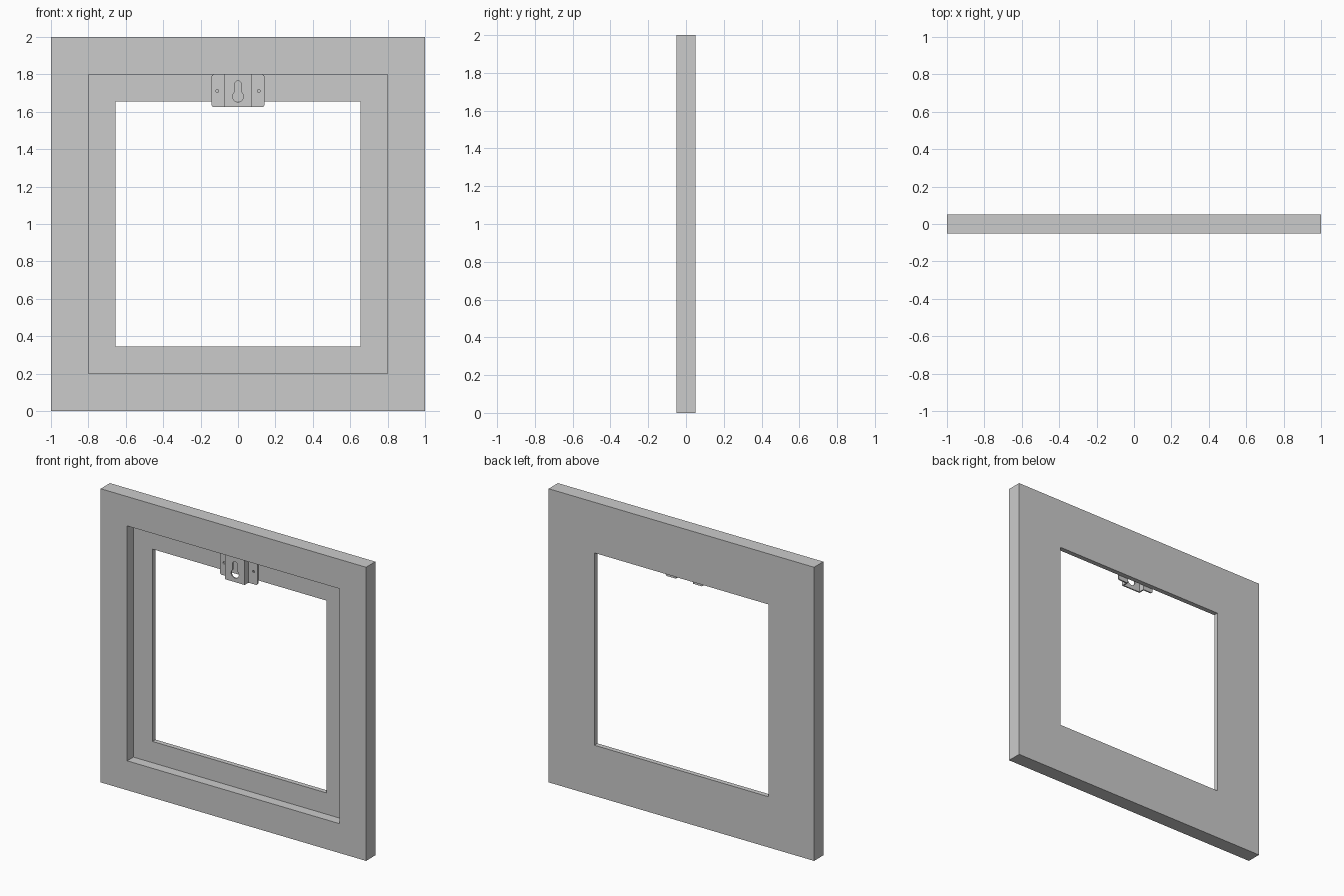
import bpy, bmesh, math
from mathutils import Vector

if "Cube" in bpy.data.objects:
    bpy.data.objects.remove(bpy.data.objects["Cube"])

FLOOR = 0.017   # depth of the rebate floor


def finish(bm, name):
    bmesh.ops.recalc_face_normals(bm, faces=bm.faces[:])
    me = bpy.data.meshes.new(name)
    bm.to_mesh(me)
    bm.free()
    ob = bpy.data.objects.new(name, me)
    bpy.context.collection.objects.link(ob)
    return ob


def prism(name, pts, y0, y1):
    """Extrude an (x, z) outline along y."""
    bm = bmesh.new()
    face = bm.faces.new([bm.verts.new((x, y0, z)) for x, z in pts])
    ext = bmesh.ops.extrude_face_region(bm, geom=[face])
    bmesh.ops.translate(bm, vec=(0, y1 - y0, 0),
                        verts=[g for g in ext["geom"] if isinstance(g, bmesh.types.BMVert)])
    return finish(bm, name)


def arc(cx, cz, r, a0, a1, n):
    return [(cx + r * math.cos(a0 + (a1 - a0) * i / n),
             cz + r * math.sin(a0 + (a1 - a0) * i / n)) for i in range(n + 1)]


# Picture frame: stepped cross-section carried around four corners
section = [(1, -.05), (1, .05), (.655, .05), (.655, FLOOR), (.8, FLOOR), (.8, -.05)]
bm = bmesh.new()
rings = [[bm.verts.new((sx * h, y, 1 + sz * h)) for h, y in section]
         for sx, sz in ((-1, -1), (1, -1), (1, 1), (-1, 1))]
for i in range(4):
    a, b = rings[i], rings[(i + 1) % 4]
    for j in range(6):
        k = (j + 1) % 6
        bm.faces.new((a[j], a[k], b[k], b[j]))
finish(bm, "picture_frame")

# Hanger bracket: bent sheet (hat profile) with rounded tab corners
t, top, bottom = 0.009, 1.8, 1.625
front = FLOOR - 0.05
half = [(.073, front), (.073, FLOOR - t), (.142, FLOOR - t), (.142, FLOOR),
        (.073 - t, FLOOR), (.073 - t, front + t)]
outline = half + [(-x, y) for x, y in reversed(half)]
bm = bmesh.new()
face = bm.faces.new([bm.verts.new((x, y, bottom)) for x, y in outline])
ext = bmesh.ops.extrude_face_region(bm, geom=[face])
bmesh.ops.translate(bm, vec=(0, 0, top - bottom),
                    verts=[g for g in ext["geom"] if isinstance(g, bmesh.types.BMVert)])
corners = [e for e in bm.edges if all(abs(v.co.x) > .14 for v in e.verts)
           and abs(e.verts[0].co.y - e.verts[1].co.y) > t / 2]
bmesh.ops.bevel(bm, geom=corners, offset=.014, segments=5, profile=.5, affect='EDGES')
bracket = finish(bm, "hanger_bracket")

# Cutters: keyhole slot and two screw holes
r, w, cz, tip = .029, .018, 1.681, 1.747
a = math.acos(w / r)
keyhole = arc(0, tip, w, 0, math.pi, 12) + arc(0, cz, r, math.pi - a, 2 * math.pi + a, 24)
cutters = [prism("keyhole_cutter", keyhole, front - .02, front + .02)]
for s in (-1, 1):
    hole = arc(s * .111, 1.711, .008, 0, 2 * math.pi, 16)[:-1]
    cutters.append(prism("screw_hole_cutter", hole, FLOOR - .02, FLOOR + .01))
for c in cutters:
    c.hide_render = True
    m = bracket.modifiers.new(c.name, 'BOOLEAN')
    m.operation, m.solver, m.object = 'DIFFERENCE', 'EXACT', c

# Bake the cuts, then remove the cutters
bpy.context.view_layer.update()
dg = bpy.context.evaluated_depsgraph_get()
mesh = bpy.data.meshes.new_from_object(bracket.evaluated_get(dg))
bracket.modifiers.clear()
bracket.data = mesh
for c in cutters:
    bpy.data.objects.remove(c)
bpy.context.view_layer.objects.active = bracket
bracket.select_set(True)
bpy.ops.object.shade_smooth_by_angle(angle=math.radians(30))
